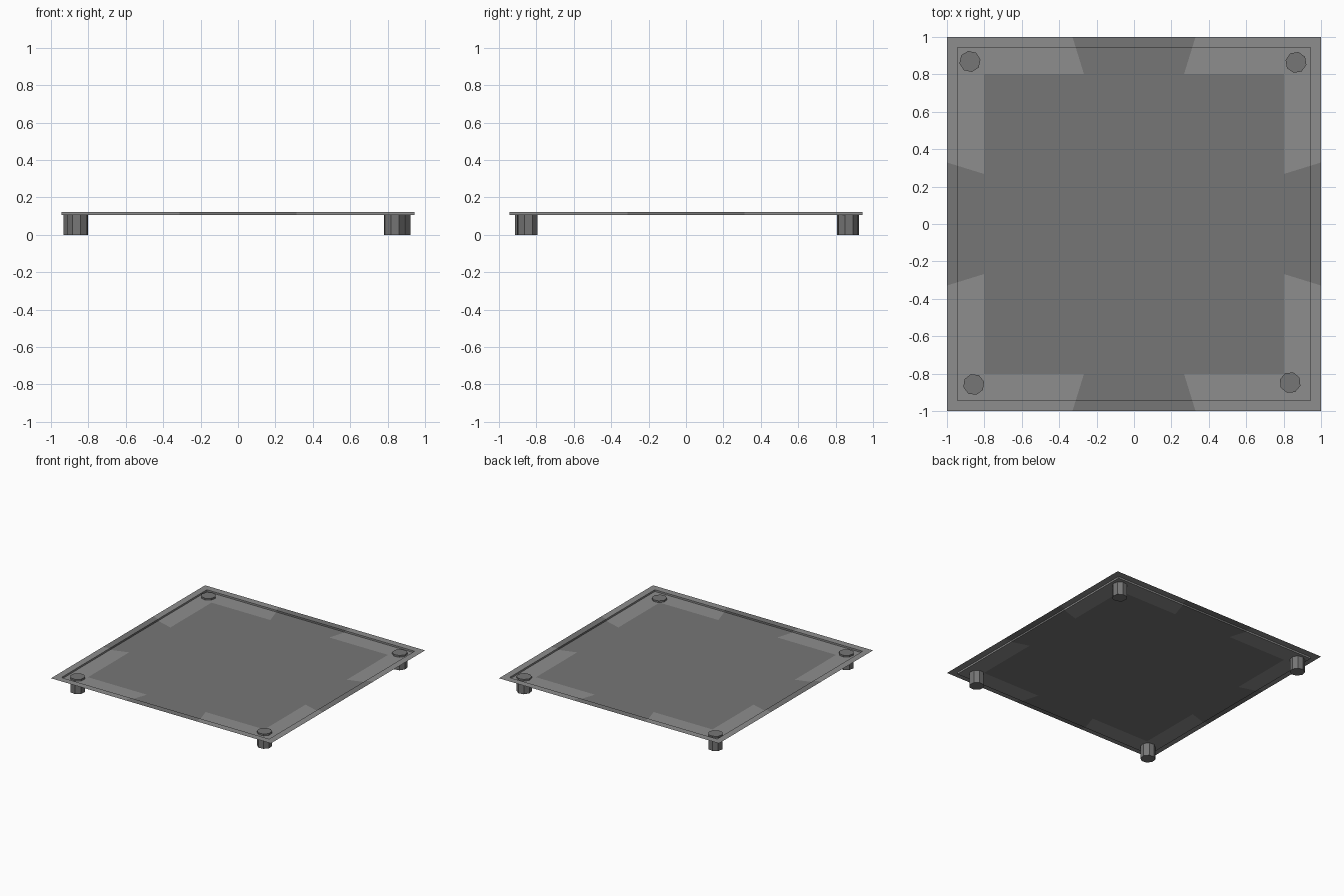
import bpy, bmesh, math
from mathutils import Matrix

if "Cube" in bpy.data.objects:
    bpy.data.objects.remove(bpy.data.objects["Cube"])

def grey(name, v):
    m = bpy.data.materials.new(name)
    m.diffuse_color = (v, v, v, 1)
    m.use_nodes = True
    m.node_tree.nodes["Principled BSDF"].inputs["Base Color"].default_value = m.diffuse_color
    return m

dark, light = grey("dark_grey", 0.18), grey("light_grey", 0.27)

# Tray: thin recessed sheet with a raised flat lip, lighter L-shaped corners
LO, HI = 0.107, 0.121
rings = [(0.802, LO), (0.944, LO), (0.944, HI), (1.0, HI)]
bm = bmesh.new()
c = rings[0][0]
bm.faces.new([bm.verts.new((x, y, LO)) for x, y in ((-c, -c), (c, -c), (c, c), (-c, c))])
for side in range(4):
    rot = Matrix.Rotation(side * math.pi / 2, 4, 'Z')
    rows = []
    for r, z in rings:
        t = 0.267 + (r - 0.8) * 0.31
        rows.append([bm.verts.new(rot @ Matrix.Translation((x, -r, z)).translation)
                     for x in (-r, -t, t, r)])
    for inner, outer in zip(rows, rows[1:]):
        for i in range(3):
            f = bm.faces.new((outer[i], outer[i + 1], inner[i + 1], inner[i]))
            f.material_index = 0 if i == 1 else 1
bmesh.ops.remove_doubles(bm, verts=bm.verts, dist=1e-4)
me = bpy.data.meshes.new("tray")
bm.to_mesh(me)
bm.free()
me.materials.append(dark)
me.materials.append(light)
bpy.context.collection.objects.link(bpy.data.objects.new("tray", me))

# Feet: octagonal posts, slightly irregular in placement, rising to lip height
for name, x, y, turn in (("back_left_foot", -0.877, 0.869, 10),
                         ("back_right_foot", 0.866, 0.864, 32),
                         ("front_left_foot", -0.857, -0.858, 15),
                         ("front_right_foot", 0.835, -0.848, 28)):
    bpy.ops.mesh.primitive_cylinder_add(vertices=8, radius=0.057, depth=HI,
                                        location=(x, y, HI / 2),
                                        rotation=(0, 0, math.radians(turn)))
    foot = bpy.context.object
    foot.name = name
    foot.data.materials.append(dark)
